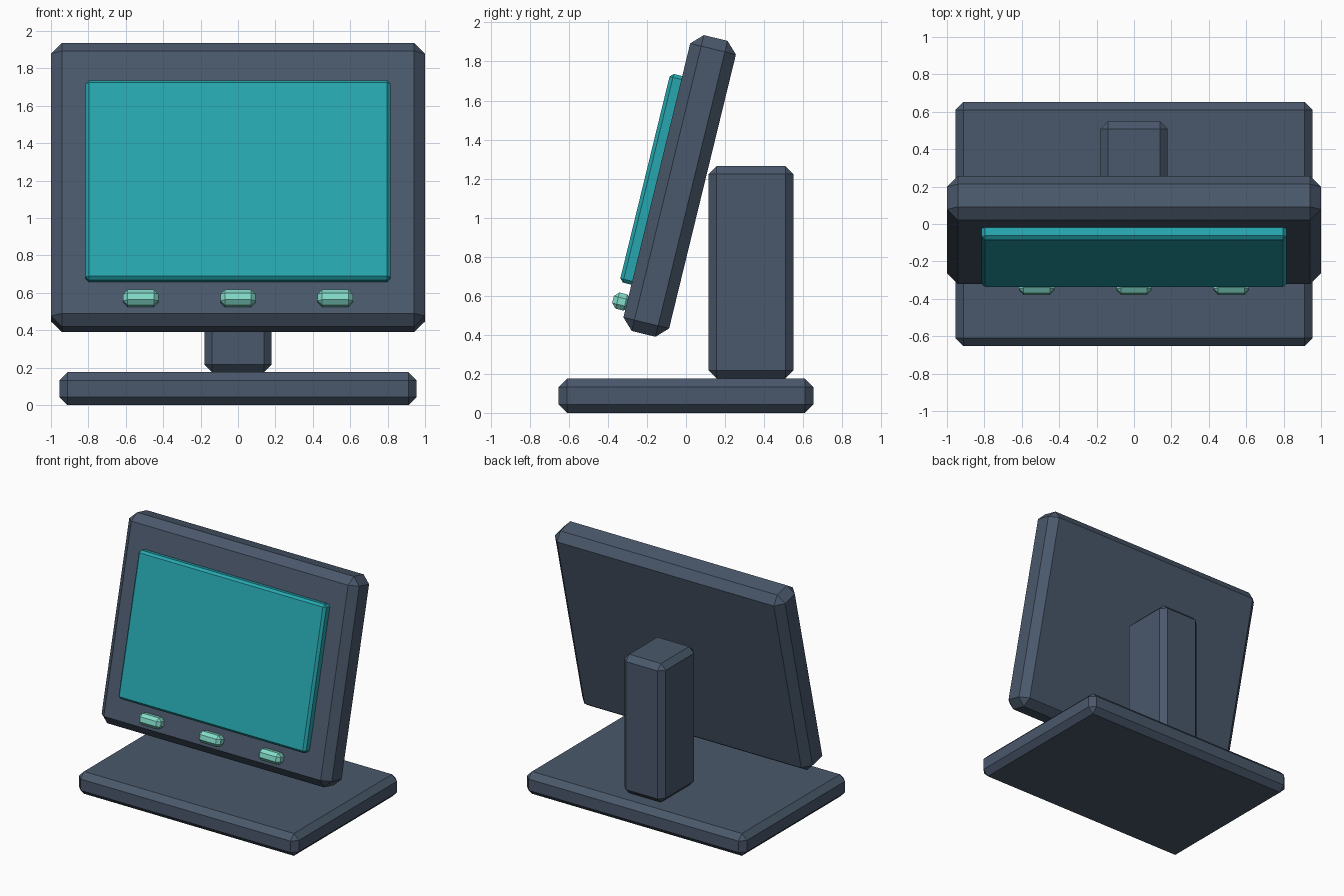
import bpy
import bmesh
import math
from mathutils import Matrix, Vector

if "Cube" in bpy.data.objects:
    bpy.data.objects.remove(bpy.data.objects["Cube"], do_unlink=True)


def make_material(name, rgb):
    mat = bpy.data.materials.new(name)
    mat.use_nodes = True
    mat.diffuse_color = (*rgb, 1)
    mat.node_tree.nodes["Principled BSDF"].inputs["Base Color"].default_value = (*rgb, 1)
    return mat


slate = make_material("slate casing", (0.068, 0.098, 0.147))
teal = make_material("teal glass", (0.019, 0.381, 0.423))
mint = make_material("mint button", (0.23, 0.716, 0.59))


def chamfered_box(name, size, center, chamfer, mat, frame=Matrix()):
    """Flat-shaded box with every edge cut by a single chamfer."""
    bm = bmesh.new()
    bmesh.ops.create_cube(bm, size=1)
    bmesh.ops.scale(bm, vec=Vector(size), verts=bm.verts)
    bmesh.ops.bevel(bm, geom=bm.edges[:], offset=chamfer, segments=1,
                    profile=0.5, affect='EDGES')
    mesh = bpy.data.meshes.new(name)
    bm.to_mesh(mesh)
    bm.free()
    mesh.materials.append(mat)
    obj = bpy.data.objects.new(name, mesh)
    obj.matrix_world = frame @ Matrix.Translation(center)
    bpy.context.collection.objects.link(obj)
    return obj


# Stand
chamfered_box("base", (1.91, 1.304, 0.175), (0, 0, 0.0875), 0.043, slate)
chamfered_box("post", (0.36, 0.435, 1.09), (0, 0.333, 0.72), 0.042, slate)

# Tilted display: local -y faces out of the screen
tilt = Matrix.Translation((0, -0.0325, 1.1625)) @ Matrix.Rotation(math.radians(-13.7), 4, 'X')
chamfered_box("display_casing", (2, 0.241, 1.56), (0, 0, 0), 0.058, slate, tilt)
chamfered_box("screen", (1.63, 0.09, 1.1), (0, -0.138, 0), 0.018, teal, tilt)

# Row of buttons below the screen
for side, x in (("right", -0.52), ("middle", 0), ("left", 0.52)):
    chamfered_box(side + "_button", (0.188, 0.09, 0.085), (x, -0.149, -0.646),
                  0.024, mint, tilt)
